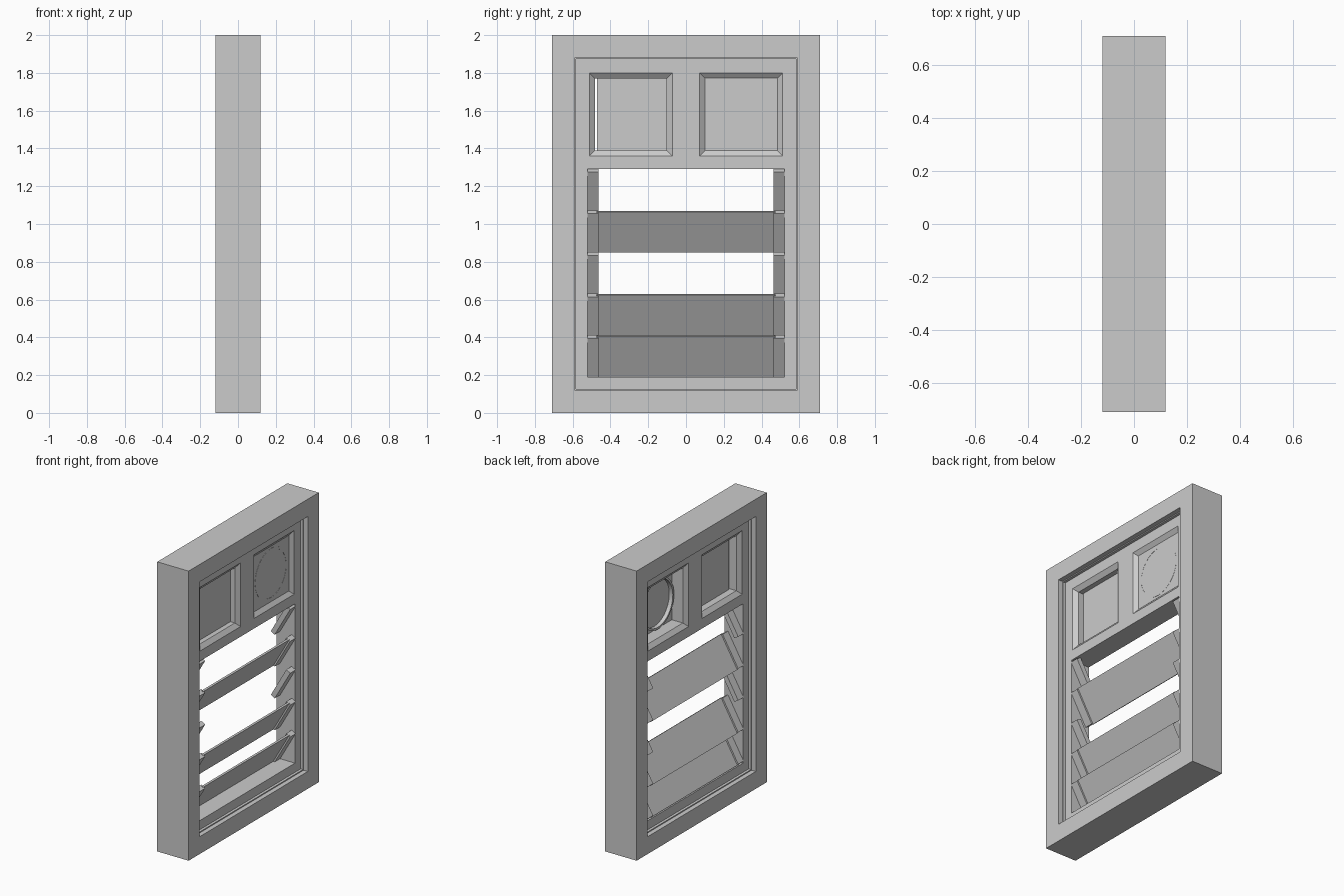
import bpy, bmesh, math
from mathutils import Matrix, Vector

cube = bpy.data.objects.get("Cube")
if cube:
    bpy.data.objects.remove(cube)

grey = bpy.data.materials.new("plain grey")
grey.use_nodes = True
grey.diffuse_color = (0.6, 0.6, 0.6, 1)
grey.node_tree.nodes["Principled BSDF"].inputs["Base Color"].default_value = (0.6, 0.6, 0.6, 1)


def finish(name, bm):
    bmesh.ops.recalc_face_normals(bm, faces=bm.faces)
    mesh = bpy.data.meshes.new(name)
    bm.to_mesh(mesh)
    bm.free()
    mesh.materials.append(grey)
    obj = bpy.data.objects.new(name, mesh)
    bpy.context.collection.objects.link(obj)
    return obj


def box(name, center, size, tilt=0):
    bm = bmesh.new()
    bmesh.ops.create_cube(bm, size=1)
    m = Matrix.Translation(center) @ Matrix.Rotation(tilt, 4, 'Y') @ Matrix.Diagonal((*size, 1))
    bmesh.ops.transform(bm, matrix=m, verts=bm.verts)
    return finish(name, bm)


def moulding(name, y0, y1, z0, z1, profile):
    """Sweep a closed (depth, inset) profile around a mitred rectangle."""
    bm = bmesh.new()
    loops = []
    for x, i in profile:
        corners = ((y0 + i, z0 + i), (y1 - i, z0 + i), (y1 - i, z1 - i), (y0 + i, z1 - i))
        loops.append([bm.verts.new((x, y, z)) for y, z in corners])
    for a, b in zip(loops, loops[1:] + loops[:1]):
        for k in range(4):
            n = (k + 1) % 4
            bm.faces.new((a[k], a[n], b[n], b[k]))
    return finish(name, bm)


# Outer frame with a small stop step inside the opening
half = [(0.12, 0), (0.12, 0.12), (0.088, 0.12), (0.088, 0.127)]
moulding("outer_frame", -0.71, 0.71, 0, 2, half + [(-x, i) for x, i in reversed(half)])

# Sash: a slab with two upper openings and one louvre opening
SASH = 0.07
IN, OUT = 0.072, 0.512
LOUVRE = 0.522
PZ0, PZ1 = 1.36, 1.80
LZ0, LZ1 = 0.19, 1.29
ys = [-0.583, -LOUVRE, -OUT, -IN, IN, OUT, LOUVRE, 0.583]
zs = [0.127, LZ0, LZ1, PZ0, PZ1, 1.873]
bm = bmesh.new()
grid = [[bm.verts.new((-SASH, y, z)) for z in zs] for y in ys]
for i in range(len(ys) - 1):
    for j in range(len(zs) - 1):
        y, z = abs(ys[i] + ys[i + 1]) / 2, (zs[j] + zs[j + 1]) / 2
        in_panel = IN < y < OUT and PZ0 < z < PZ1
        in_louvre = y < LOUVRE and LZ0 < z < LZ1
        if not in_panel and not in_louvre:
            bm.faces.new((grid[i][j], grid[i + 1][j], grid[i + 1][j + 1], grid[i][j + 1]))
bmesh.ops.delete(bm, geom=[v for v in bm.verts if not v.link_faces], context='VERTS')
front = bmesh.ops.extrude_face_region(bm, geom=bm.faces[:])["geom"]
bmesh.ops.translate(bm, vec=(2 * SASH, 0, 0),
                    verts=[g for g in front if isinstance(g, bmesh.types.BMVert)])
finish("sash", bm)

# Bevelled surrounds of the upper openings
bevel = [(SASH, 0), (0.047, 0.03), (-0.047, 0.03), (-SASH, 0)]
for side, y0, y1 in (("right", -OUT, -IN), ("left", IN, OUT)):
    moulding(side + "_panel_surround", y0, y1, PZ0, PZ1, bevel)

# Sliding pane, slightly open, and the fan plate
mid_z = (PZ0 + PZ1) / 2
box("sliding_pane", (0.007, -0.287, mid_z), (0.012, 0.37, 0.385))
box("fan_plate", (0.043, 0.292, mid_z), (0.012, 0.384, 0.384))

# Round fan collar on the back of the plate
hub = Vector((0, 0.292, mid_z))
bm = bmesh.new()
pts = [(0.01, 0.162), (0.05, 0.162), (0.05, 0.176), (0.01, 0.176)]
ring = [bm.verts.new(hub + Vector((x, 0, r))) for x, r in pts]
edges = [bm.edges.new((ring[k], ring[(k + 1) % 4])) for k in range(4)]
bmesh.ops.spin(bm, geom=ring + edges, cent=hub, axis=(1, 0, 0),
               angle=math.tau, steps=48, use_merge=True)
bmesh.ops.remove_doubles(bm, verts=bm.verts, dist=0.0001)
collar = finish("fan_collar", bm)
bpy.context.view_layer.objects.active = collar
collar.select_set(True)
bpy.ops.object.shade_smooth_by_angle(angle=math.radians(35))
collar.select_set(False)

# Louvre holders at both jambs, with blades in three of the five slots
TILT = math.radians(30)
PITCH = (LZ1 - LZ0) / 5
for slot in range(5):
    z = LZ0 + PITCH * (slot + 0.5)
    for side, s in (("left", 1), ("right", -1)):
        box(f"louvre_holder_{side}_{slot + 1}", (0, s * 0.493, z), (0.034, 0.058, 0.238), TILT)
    if slot in (0, 1, 3):
        box(f"louvre_blade_{slot + 1}", (0, 0, z), (0.012, 0.95, 0.247), TILT)
